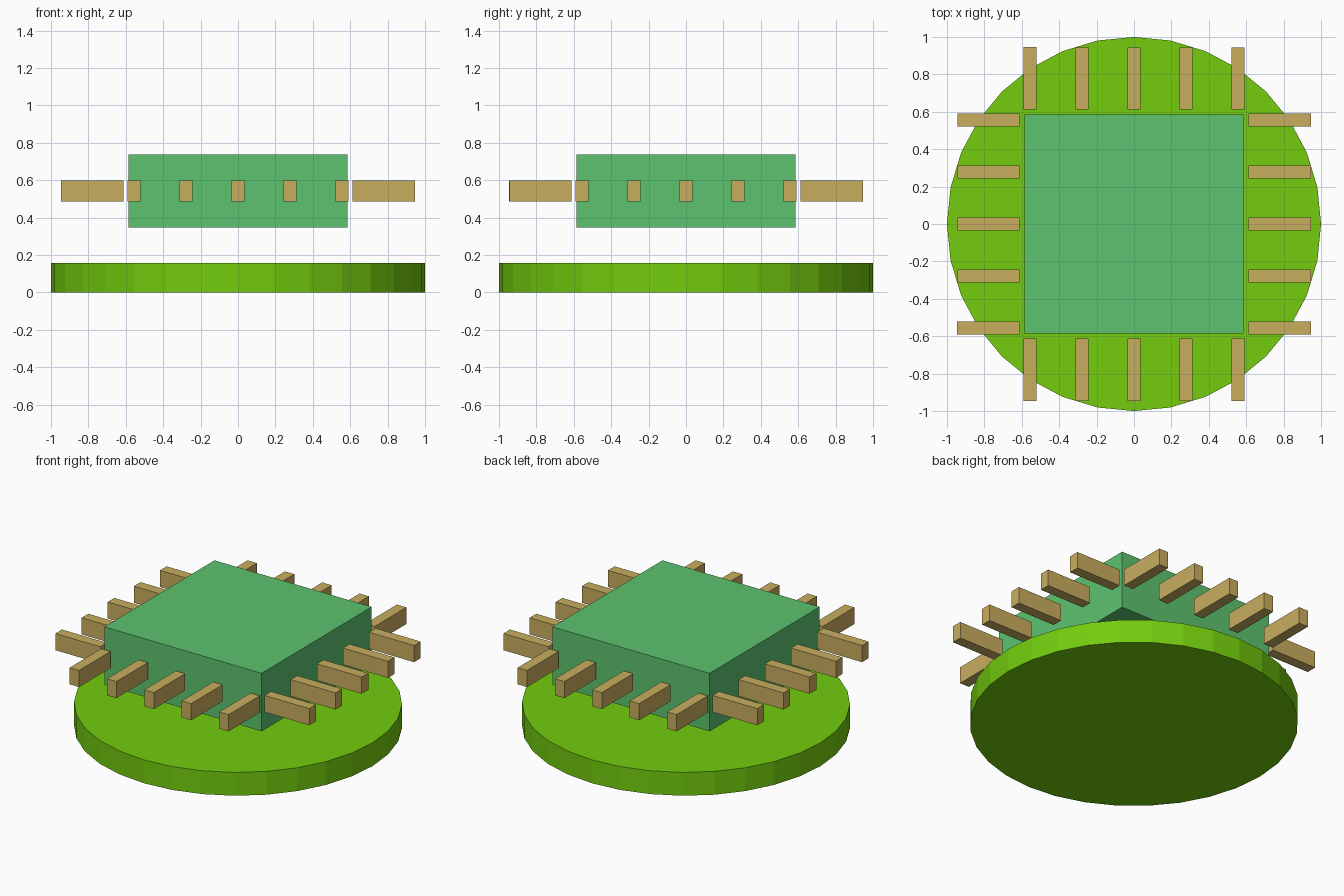
import bpy
import math
from mathutils import Matrix

if "Cube" in bpy.data.objects:
    bpy.data.objects.remove(bpy.data.objects["Cube"])


def material(name, rgb):
    m = bpy.data.materials.new(name)
    lin = [((c / 255 + 0.055) / 1.055) ** 2.4 for c in rgb]
    m.diffuse_color = (*lin, 1)
    m.use_nodes = True
    m.node_tree.nodes["Principled BSDF"].inputs["Base Color"].default_value = m.diffuse_color
    return m


lime = material("lime green", (115, 204, 14))
green = material("soft green", (92, 195, 112))
tan = material("tan", (201, 174, 95))


def box(name, size, centre, mat, turn=0.0):
    bpy.ops.mesh.primitive_cube_add(size=1)
    ob = bpy.context.object
    ob.name = name
    ob.data.transform(Matrix.Rotation(turn, 4, 'Z')
                      @ Matrix.Translation(centre)
                      @ Matrix.Diagonal((*size, 1)))
    ob.data.materials.append(mat)
    return ob


# Round base plate, 32 flat sides
bpy.ops.mesh.primitive_cylinder_add(vertices=32, radius=1, depth=0.157,
                                    location=(0, 0, 0.0785))
base = bpy.context.object
base.name = "base_disc"
base.data.materials.append(lime)

# Floating square body
box("chip_body", (1.17, 1.17, 0.39), (0, 0, 0.542), green)

# Five pins on each of the four sides
for side, label in enumerate(("right", "back", "left", "front")):
    for i in range(5):
        box(f"{label}_pin_{i + 1}", (0.334, 0.07, 0.112),
            (0.778, (i - 2) * 0.278, 0.542), tan, side * math.pi / 2)
